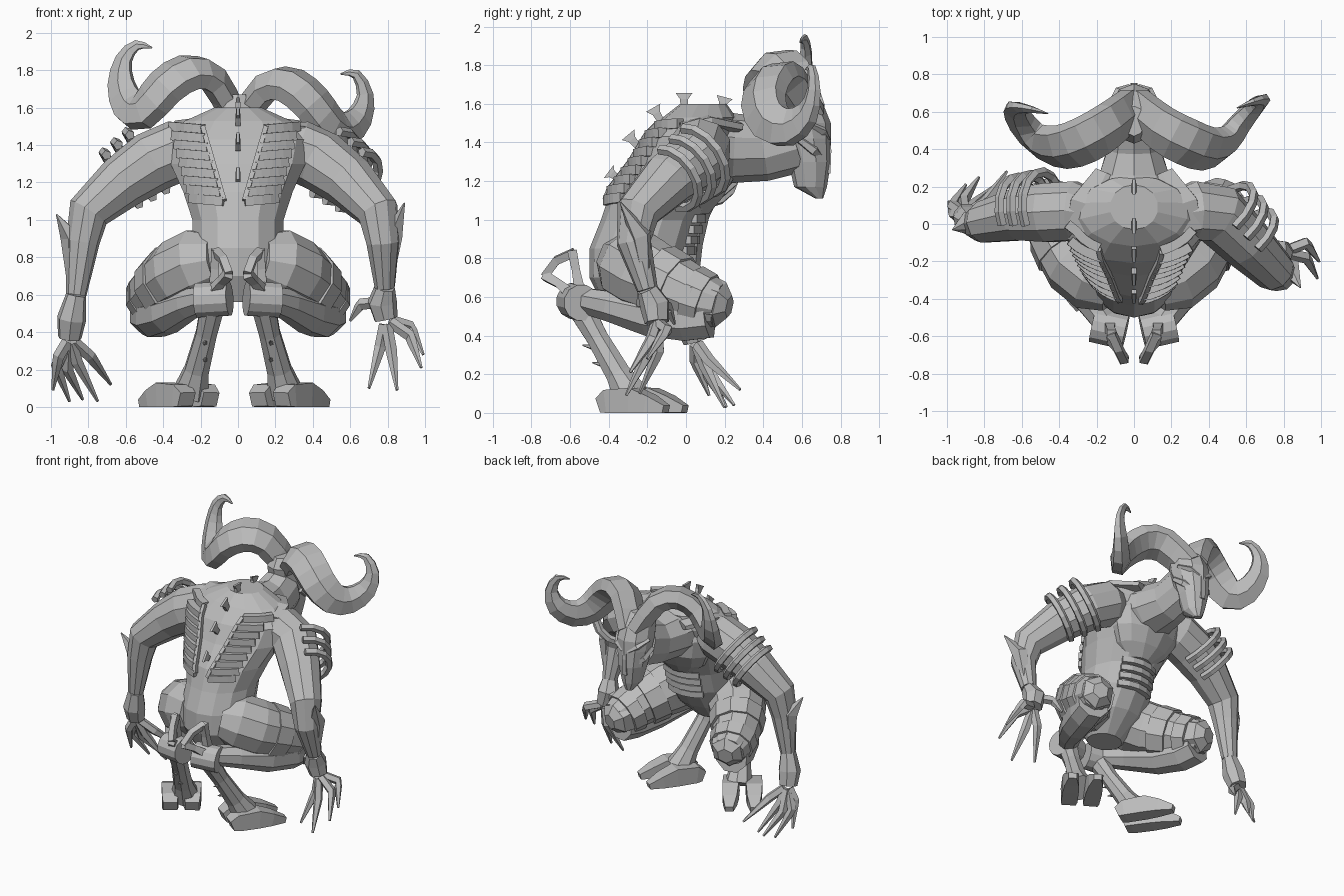
import bpy, bmesh, math
from mathutils import Vector

cube = bpy.data.objects.get("Cube")
if cube:
    bpy.data.objects.remove(cube)

# One stone-grey colour for the whole figure
grey = bpy.data.materials.new("stone grey")
grey.use_nodes = True
GREY = (0.5, 0.5, 0.5, 1)
grey.diffuse_color = GREY
grey.node_tree.nodes["Principled BSDF"].inputs["Base Color"].default_value = GREY


def loft(name, pts, radii, n=8, ref=(1, 0, 0), level=False):
    """Skin n-sided rings along a path; level keeps every ring horizontal."""
    pts = [Vector(p) for p in pts]
    u = Vector(ref)
    bm = bmesh.new()
    rings = []
    for i, p in enumerate(pts):
        t = (pts[min(i + 1, len(pts) - 1)] - pts[max(i - 1, 0)]).normalized()
        if level:
            t = Vector((0, 0, 1))
        u = (u - t * u.dot(t)).normalized()
        v = t.cross(u)
        r = radii[i]
        a, b = r if isinstance(r, tuple) else (r, r)
        ring = []
        for k in range(n):
            w = 2 * math.pi * (k + 0.5) / n
            ring.append(bm.verts.new(p + u * a * math.cos(w) + v * b * math.sin(w)))
        rings.append(ring)
    for r0, r1 in zip(rings, rings[1:]):
        for k in range(n):
            bm.faces.new((r0[k], r0[(k + 1) % n], r1[(k + 1) % n], r1[k]))
    bm.faces.new(rings[0][::-1])
    bm.faces.new(rings[-1])
    bmesh.ops.recalc_face_normals(bm, faces=bm.faces)
    me = bpy.data.meshes.new(name)
    bm.to_mesh(me)
    bm.free()
    me.materials.append(grey)
    bpy.context.collection.objects.link(bpy.data.objects.new(name, me))


def stack(name, rows, n):
    """Horizontal sections given as height, centre y, half width, half depth."""
    loft(name, [(0, c, z) for z, c, a, b in rows], [(a, b) for z, c, a, b in rows], n, level=True)


def smooth(pts, steps=2):
    """Pass a soft curve through the given points."""
    p = [Vector(q) for q in pts]
    p = [p[0] * 2 - p[1]] + p + [p[-1] * 2 - p[-2]]
    out = []
    for a, b, c, d in zip(p, p[1:], p[2:], p[3:]):
        for k in range(steps):
            t = k / steps
            out.append((b * 2 + (c - a) * t + (a * 2 - b * 5 + c * 4 - d) * t ** 2
                        + (b * 3 - a - c * 3 + d) * t ** 3) / 2)
    return out + [p[-2]]


# Torso and rib cage
TORSO = [(.56, -.32, .13, .11), (.7, -.28, .24, .22), (.85, -.23, .25, .27),
         (1.0, -.18, .25, .26), (1.15, -.11, .3, .28), (1.3, -.03, .37, .25),
         (1.43, .02, .4, .23), (1.53, .07, .29, .19), (1.6, .09, .13, .12)]
stack("torso", TORSO, 14)
stack("rib_cage", [(1.03, .04, .1, .08), (1.11, .06, .21, .13), (1.21, .09, .27, .16),
                   (1.34, .1, .3, .16), (1.44, .1, .25, .14)], 12)


def skin_y(x, z, side):
    """Depth of the torso surface on the front (+1) or back (-1)."""
    for lo, hi in zip(TORSO, TORSO[1:]):
        if lo[0] <= z <= hi[0]:
            f = (z - lo[0]) / (hi[0] - lo[0])
            c, a, b = (p + (q - p) * f for p, q in zip(lo[1:], hi[1:]))
            return c + side * b * math.sqrt(max(0.05, 1 - (x / a) ** 2))


def slat(name, x0, x1, z, side, height, thick, tilt=0):
    """Bar lying on the torso; tilt raises its far end."""
    fs = [k / 4 for k in range(5)]
    loft(name, [(x0 + (x1 - x0) * f, skin_y(x0 + (x1 - x0) * f, z, side), z + tilt * f) for f in fs],
         [(height, thick)] * 5, 4, ref=(0, 0, 1))


# Neck, skull and masked face
loft("neck", [(0, .06, 1.39), (0, .25, 1.37), (0, .4, 1.37), (0, .56, 1.42)],
     [(.28, .19), (.2, .18), (.15, .17), (.13, .18)], 10)
stack("head", [(1.11, .69, .03, .02), (1.17, .645, .07, .085), (1.3, .64, .105, .11),
               (1.42, .62, .125, .13), (1.5, .6, .13, .15), (1.6, .57, .12, .14),
               (1.67, .55, .06, .08)], 10)
loft("nose_ridge", [(0, .725, 1.46), (0, .735, 1.36), (0, .73, 1.24)], [.02, .025, .025], 4)

# Spine fins flaring outwards
for y, z, dy, dz in [(-.36, 1.22, -.04, .03), (-.25, 1.38, -.05, .06),
                     (-.13, 1.51, -.04, .07), (-.01, 1.58, 0, .075), (.18, 1.56, .02, .075)]:
    loft("spine_fin", [(0, y, z), (0, y + dy * .6, z + dz * .6), (0, y + dy, z + dz)],
         [(.018, .025), (.018, .03), (.012, .06)], 4)

# Belly bands
for i in range(4):
    slat("belly_band", -.14, .14, .84 + .055 * i, 1, .03, .03)

# Horns, the head leaning slightly to one side
HORN_R = smooth([(r, r * .6, 0) for r in (.12, .135, .14, .135, .125, .105, .08, .05, .03, .005)])
HORNS = {
    "right_horn": [(-.02, .62, 1.55), (-.13, .53, 1.75), (-.26, .45, 1.79), (-.39, .41, 1.71),
                   (-.5, .44, 1.59), (-.58, .52, 1.61), (-.625, .6, 1.73), (-.61, .62, 1.86),
                   (-.54, .61, 1.935), (-.46, .59, 1.92)],
    "left_horn": [(.02, .62, 1.53), (.15, .51, 1.71), (.28, .44, 1.72), (.4, .4, 1.62),
                  (.49, .44, 1.51), (.57, .54, 1.48), (.65, .63, 1.55), (.68, .66, 1.67),
                  (.63, .65, 1.78), (.55, .62, 1.78)]}
for name, path in HORNS.items():
    loft(name, smooth(path), [(r.x, r.y) for r in HORN_R], 6, ref=(0, 1, 0))

# Paired parts on body and legs
for s, side in ((1, "left"), (-1, "right")):
    def part(name, pts, radii, n=8, ref=(1, 0, 0)):
        loft(side + "_" + name, [(s * x, y, z) for x, y, z in pts], radii, n, ref)

    # Overlapping back ribs with an inner rail
    spine_x = -.02
    rail = []
    for i in range(9):
        z = 1.1 + .048 * i
        c = .14 + .014 * i
        slat(side + "_back_rib", spine_x + s * (c - .085), spine_x + s * (c + .085), z, -1, .036, .035, .015)
        x = spine_x + s * (c - .085)
        rail.append((x, skin_y(x, z, -1), z))
    loft(side + "_rib_rail", rail, [(.018, .04)] * 9, 4)

    # Collar plate
    part("collar_plate", [(.25, -.04, 1.48), (.23, .1, 1.51), (.15, .27, 1.48)],
         [(.13, .03), (.13, .035), (.07, .03)], 6)

    # Brow and cheek
    part("brow", [(.02, .73, 1.42), (.08, .71, 1.46), (.13, .63, 1.5)], [.02, .025, .015], 4)
    part("cheek", [(.05, .7, 1.32), (.1, .66, 1.36), (.12, .58, 1.42)], [.02, .03, .02], 5)

    # Thigh with armour bands and knee cap
    part("thigh", [(.1, -.33, .78), (.2, -.28, .76), (.3, -.2, .71), (.39, -.07, .65),
                   (.45, .06, .59), (.48, .17, .56)], [.15, .2, .2, .175, .155, .115], 10)
    part("thigh_band", [(.34, -.14, .68), (.4, -.04, .635)], [.2, .185], 10)
    part("knee_band", [(.43, .03, .6), (.46, .11, .57)], [.17, .155], 10)
    part("knee_cap", [(.45, .1, .58), (.475, .18, .56), (.49, .225, .55)], [.14, .12, .06], 6)

    # Shin running back to the hock
    part("shin", [(.47, .12, .5), (.44, 0, .485), (.37, -.18, .5), (.26, -.38, .55), (.13, -.56, .59)],
         [.12, .12, .11, .085, .065], 8)
    part("hock_disc", [(.045, -.58, .58), (.22, -.54, .57)], [.095, .095], 12, ref=(0, 0, 1))

    # Forked spur behind the hock
    part("spur_upper", [(.13, -.55, .63), (.125, -.57, .74), (.12, -.59, .84)],
         [.04, .03, .035], 4)
    part("spur_lower", [(.13, -.6, .62), (.09, -.66, .67), (.05, -.73, .71)],
         [.04, .03, .035], 4)
    part("spur_bridge", [(.05, -.73, .71), (.08, -.67, .79), (.12, -.58, .83)],
         [.03, .03, .03], 4)

    # Long metatarsal with small thorns
    part("metatarsal", [(.13, -.56, .57), (.17, -.46, .39), (.22, -.35, .2), (.25, -.28, .08)],
         [(.07, .075), (.06, .06), (.07, .07), (.1, .1)], 8)
    for y, z in ((-.5, .33), (-.45, .24)):
        part("leg_thorn", [(.19, y + .09, z), (.17, y - .035, z + .02)], [.035, .003], 5)

    # Cloven hoof, turned outward and slightly offset between the sides
    ankle = Vector((.25 if s > 0 else .29, -.27, 0))
    ahead = Vector((.56, .83, 0))
    across = Vector((.83, -.56, 0))
    for k in (-1, 1):
        stations = [(-.14, .04), (-.09, .06), (.06, .065), (.16, .045), (.26, .02)]
        part("hoof_toe", [ankle + across * k * (.08 + .03 * d) + ahead * d + Vector((0, 0, h))
                          for d, h in stations],
             [(.07, .055), (.08, .085), (.08, .092), (.07, .064), (.04, .028)], 4,
             ref=(s * across.x, across.y, 0))

# Arms, posed differently on each side
ARMS = {
    "left": ([(.2, .05, 1.4), (.32, .07, 1.37), (.45, .05, 1.31), (.6, -.1, 1.2), (.75, -.25, 1.04),
              (.775, -.27, .88), (.785, -.2, .64), (.77, -.16, .56), (.79, -.15, .47)],
             [((.76, -.14, .32), (.7, -.24, .1)), ((.82, -.2, .3), (.85, -.31, .09)),
              ((.92, -.18, .38), (.98, -.29, .21)), ((.92, -.1, .43), (.99, -.2, .28)),
              ((.66, -.1, .55), (.6, -.06, .46))],
             (.89, -.34, 1.09)),
    "right": ([(-.2, .05, 1.4), (-.32, .07, 1.37), (-.46, .06, 1.31), (-.62, .05, 1.2),
               (-.8, .01, 1.04), (-.83, 0, .88), (-.865, 0, .6), (-.89, .02, .47), (-.9, .05, .37)],
              [((-.97, .1, .22), (-.9, .21, .03)), ((-.91, .13, .2), (-.83, .25, .04)),
               ((-.86, .1, .24), (-.75, .2, .03)), ((-.79, .12, .27), (-.68, .28, .12)),
               ((-.96, .05, .27), (-.99, .12, .09))],
              (-.97, -.03, 1.03))}
for side, (path, fingers, spike) in ARMS.items():
    loft(side + "_arm", path[:7], [.12, .165, .165, .145, .115, .09, .055], 10, ref=(0, 1, 0))
    loft(side + "_hand", path[6:], [.055, .08, .065], 7, ref=(0, 1, 0))
    elbow, wrist = Vector(path[4]), Vector(path[6])
    out = Vector((math.copysign(.07, spike[0]), 0, 0))
    loft(side + "_elbow_spike", [wrist.lerp(elbow, .1) + out * .4, wrist.lerp(elbow, .7) + out, spike],
         [.025, .06, .004], 5)
    # Clawed fingers
    palm = Vector(path[8])
    for mid, tip in fingers:
        mid = Vector(mid)
        root = palm.lerp(mid, .2) if mid.z < .5 else Vector(path[7])
        loft(side + "_finger", [root, mid, mid.lerp(Vector(tip), .2), tip],
             [.032, .032, .028, .008], 5, ref=(0, 1, 0))
    # Open hoops wrapping the outside of the upper arm
    a, b = Vector(path[2]), Vector(path[3])
    axis = (b - a).normalized()
    fore = Vector((0, 1, 0))
    fore = (fore - axis * fore.dot(axis)).normalized()
    up = axis.cross(fore)
    up *= math.copysign(1, up.z)
    for k in range(3):
        mid = a.lerp(b, .1 + .42 * k) + fore * .03 + up * .02
        arc = [math.radians(d) for d in range(-80, 121, 25)]
        loft(side + "_arm_hoop", [mid + (fore * math.cos(w) + up * math.sin(w)) * (.19 - .01 * k)
                                  for w in arc], [.027] * len(arc), 5, ref=axis)
